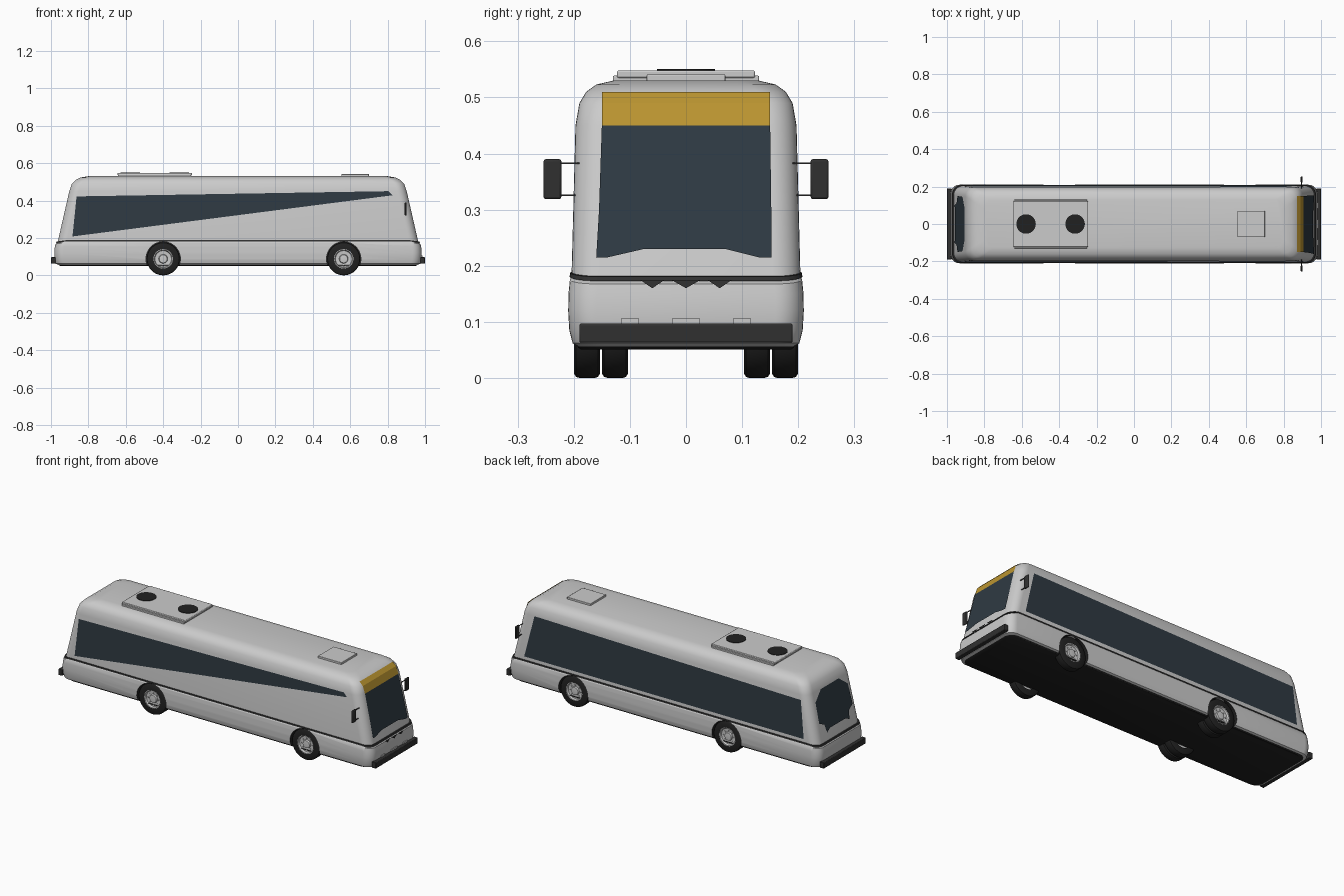
import bpy, bmesh, math
from mathutils import Vector

if "Cube" in bpy.data.objects:
    bpy.data.objects.remove(bpy.data.objects["Cube"])


def material(name, col):
    m = bpy.data.materials.new(name)
    m.diffuse_color = (*col, 1)
    m.use_nodes = True
    m.node_tree.nodes["Principled BSDF"].inputs["Base Color"].default_value = m.diffuse_color
    return m


GLASS = material("dark_glass", (0.028, 0.042, 0.055))
GOLD = material("gold_sign", (0.5, 0.3, 0.03))
BLACK = material("black_rubber", (0.015, 0.015, 0.015))
DARK = material("dark_plastic", (0.03, 0.03, 0.03))


def make(name, verts, faces, mat=None):
    me = bpy.data.meshes.new(name)
    me.from_pydata(verts, [], faces)
    bm = bmesh.new()
    bm.from_mesh(me)
    bmesh.ops.recalc_face_normals(bm, faces=bm.faces)
    bm.to_mesh(me)
    bm.free()
    ob = bpy.data.objects.new(name, me)
    bpy.context.collection.objects.link(ob)
    if mat:
        me.materials.append(mat)
    return ob


def skin(name, rings, mat=None, closed=False):
    """Join equal rings of points; cap the ends unless the loop is closed."""
    n, k = len(rings[0]), len(rings)
    faces = [(i * n + j, i * n + (j + 1) % n, (i + 1) % k * n + (j + 1) % n, (i + 1) % k * n + j)
             for i in range(k if closed else k - 1) for j in range(n)]
    if not closed:
        faces += [tuple(range(n)), tuple(range((k - 1) * n, k * n))]
    return make(name, [p for r in rings for p in r], faces, mat)


def ring(z, hl, hw, r=0.05, droop=0.0):
    """Rounded rectangle outline; droop lowers the nose and tail."""
    pts = []
    for c, (sx, sy) in enumerate([(1, 1), (-1, 1), (-1, -1), (1, -1)]):
        for i in range(9):
            a = math.pi / 2 * (c + i / 8)
            x, y = sx * (hl - r) + r * math.cos(a), sy * (hw - r) + r * math.sin(a)
            pts.append((x, y, z - droop * max(0, (abs(x) - 0.86) / 0.12)))
    return pts


def box(name, lo, hi, mat=None, bevel=0.0):
    v = [(x, y, z) for x in (lo[0], hi[0]) for y in (lo[1], hi[1]) for z in (lo[2], hi[2])]
    ob = make(name, v, [(0, 1, 3, 2), (4, 5, 7, 6), (0, 1, 5, 4), (2, 3, 7, 6), (0, 2, 6, 4), (1, 3, 7, 5)], mat)
    if bevel:
        m = ob.modifiers.new("bevel", 'BEVEL')
        m.width, m.segments = bevel, 2
    return ob


def lathe(name, prof, loc, axis='Y', mat=None, sgn=1, n=40, closed=False):
    """Turn (radius, offset) points about an axis through loc."""
    rings = []
    for r, h in prof:
        rg = []
        for i in range(n):
            a = 2 * math.pi * i / n
            c, s = r * math.cos(a), r * math.sin(a)
            p = (c, h * sgn, s) if axis == 'Y' else (c, s, h)
            rg.append(tuple(Vector(loc) + Vector(p)))
        rings.append(rg)
    return skin(name, rings, mat, closed)


# body profile: height, half length, half width
UPPER = [(0.19, 0.965, 0.204), (0.45, 0.902, 0.197), (0.49, 0.888, 0.190),
         (0.51, 0.868, 0.178), (0.523, 0.842, 0.160), (0.53, 0.80, 0.130)]
LOWER = [(0.055, 0.955, 0.190), (0.062, 0.975, 0.202), (0.085, 0.981, 0.208), (0.12, 0.982, 0.210),
         (0.165, 0.980, 0.209), (0.185, 0.976, 0.207), (0.193, 0.960, 0.202)]


def half(z, k):
    for a, b in zip(UPPER, UPPER[1:]):
        if z <= b[0]:
            return a[k] + (b[k] - a[k]) * (z - a[0]) / (b[0] - a[0])
    return UPPER[-1][k]


# upper body, lower body and dark waist trim
skin("upper_body", [ring(z, l, w, droop=0.018 if z < 0.2 else 0) for z, l, w in UPPER])
lower = skin("lower_body", [ring(z, l, w, droop=0.018 if z > 0.15 else 0) for z, l, w in LOWER])
skin("waist_trim", [ring(z, l, w, droop=0.018) for z, l, w in
                    [(0.190, 0.960, 0.200), (0.190, 0.973, 0.2075), (0.197, 0.970, 0.2065), (0.197, 0.955, 0.200)]],
     DARK, True)
skin("underfloor", [ring(0.051, 0.95, 0.188), ring(0.0565, 0.962, 0.194)], BLACK)


# glazing laid just proud of the body
def side_panel(name, s, pts, mat):
    v = [(x, s * (half(z, 2) + 0.002), z) for x, z in pts]
    make(name, v, [tuple(range(len(v)))], mat)


def end_panel(name, s, pts, mat):
    v = [(s * (half(z, 1) + 0.003), y, z) for y, z in pts]
    make(name, v, [tuple(range(len(v)))], mat)


side_panel("side_window_right", -1, [(-0.885, 0.208), (0.826, 0.428), (0.805, 0.45), (-0.863, 0.422)], GLASS)
side_panel("side_window_left", 1, [(-0.885, 0.208), (0.875, 0.208), (0.815, 0.45), (-0.863, 0.422)], GLASS)
end_panel("windshield", 1, [(-0.16, 0.215), (-0.14, 0.215), (-0.075, 0.23), (0.07, 0.23), (0.13, 0.215),
                            (0.152, 0.215), (0.152, 0.3), (0.15, 0.45), (-0.15, 0.45), (-0.155, 0.3)], GLASS)
for i, (a, b) in enumerate([(0.45, 0.49), (0.49, 0.51)]):
    end_panel("destination_sign_%d" % i, 1, [(-0.15, a), (0.15, a), (0.15, b), (-0.15, b)], GOLD)
end_panel("rear_window", -1, [(-0.07, 0.24), (0.07, 0.24), (0.10, 0.225), (0.11, 0.27), (0.15, 0.29), (0.145, 0.40),
                              (0.08, 0.45), (-0.08, 0.45), (-0.145, 0.40), (-0.15, 0.29), (-0.11, 0.27),
                              (-0.10, 0.225)], GLASS)

# small dark nose vents and lamps
for y, w in [(-0.06, 0.022), (0, 0.026), (0.06, 0.022)]:
    make("nose_vent", [(0.984, y - w, 0.175), (0.984, y + w, 0.175), (0.985, y, 0.160)], [(0, 1, 2)], DARK)
for y, w in [(-0.1, 0.016), (0, 0.025), (0.1, 0.016)]:
    box("front_lamp", (0.97, y - w, 0.09), (0.986, y + w, 0.106))

# bumpers
for name, s in [("front_bumper", 1), ("rear_bumper", -1)]:
    box(name, (min(s * 0.975, s), -0.19, 0.063), (max(s * 0.975, s), 0.19, 0.097), DARK, 0.003)

# wheels, dual at the rear, with arches cut from the lower body
TYRE = [(0.052, 0.0), (0.080, 0.0), (0.086, 0.004), (0.088, 0.010), (0.088, 0.036),
        (0.086, 0.043), (0.080, 0.047), (0.052, 0.047)]
HUB = [(0.053, 0.006), (0.053, 0.046), (0.048, 0.046), (0.044, 0.036), (0.024, 0.034), (0.021, 0.042), (0.014, 0.043)]
for s in (-1, 1):
    for xc, tag in [(-0.4, "rear"), (0.565, "front")]:
        for y0 in ([0.153, 0.103] if tag == "rear" else [0.153]):
            loc = (xc, s * y0, 0.088)
            lathe(tag + "_tyre", TYRE, loc, mat=BLACK, sgn=s, closed=True)
            lathe(tag + "_hub", HUB, loc, sgn=s)
        for i in range(8):
            a = math.pi / 4 * i
            lathe(tag + "_wheel_nut", [(0.003, 0.03), (0.003, 0.039)],
                  (xc + 0.033 * math.cos(a), s * 0.153, 0.088 + 0.033 * math.sin(a)), sgn=s, n=6)
        cut = lathe("arch_cutter", [(0.092, 0.098), (0.092, 0.25)], (xc, 0, 0.088), mat=BLACK, sgn=s, n=48)
        cut.hide_render = True
        cut.hide_set(True)
        m = lower.modifiers.new("arch", 'BOOLEAN')
        m.operation, m.solver, m.object = 'DIFFERENCE', 'EXACT', cut
        m.material_mode = 'TRANSFER'

# wing mirrors on two arms
for s in (-1, 1):
    ys = sorted((s * 0.222, s * 0.254))
    box("wing_mirror", (0.891, ys[0], 0.319), (0.901, ys[1], 0.390), DARK, 0.004)
    ys = sorted((s * 0.19, s * 0.225))
    for z in (0.326, 0.383):
        box("mirror_arm", (0.894, ys[0], z - 0.0015), (0.898, ys[1], z + 0.0015), DARK)

# roof equipment
box("roof_unit_base", (-0.64, -0.13, 0.527), (-0.25, 0.13, 0.539), None, 0.002)
box("roof_unit", (-0.645, -0.123, 0.535), (-0.245, 0.123, 0.548), None, 0.003)
for x in (-0.577, -0.315):
    lathe("roof_fan", [(0.052, 0.54), (0.052, 0.5505), (0.02, 0.551)], (x, 0, 0), 'Z', BLACK)
box("roof_hatch", (0.553, -0.07, 0.525), (0.70, 0.07, 0.541), None, 0.002)

# smooth curved surfaces, keep edges sharp
for ob in bpy.context.collection.objects:
    if not ob.hide_render:
        ob.select_set(True)
        bpy.context.view_layer.objects.active = ob
bpy.ops.object.shade_smooth_by_angle(angle=math.radians(35))
